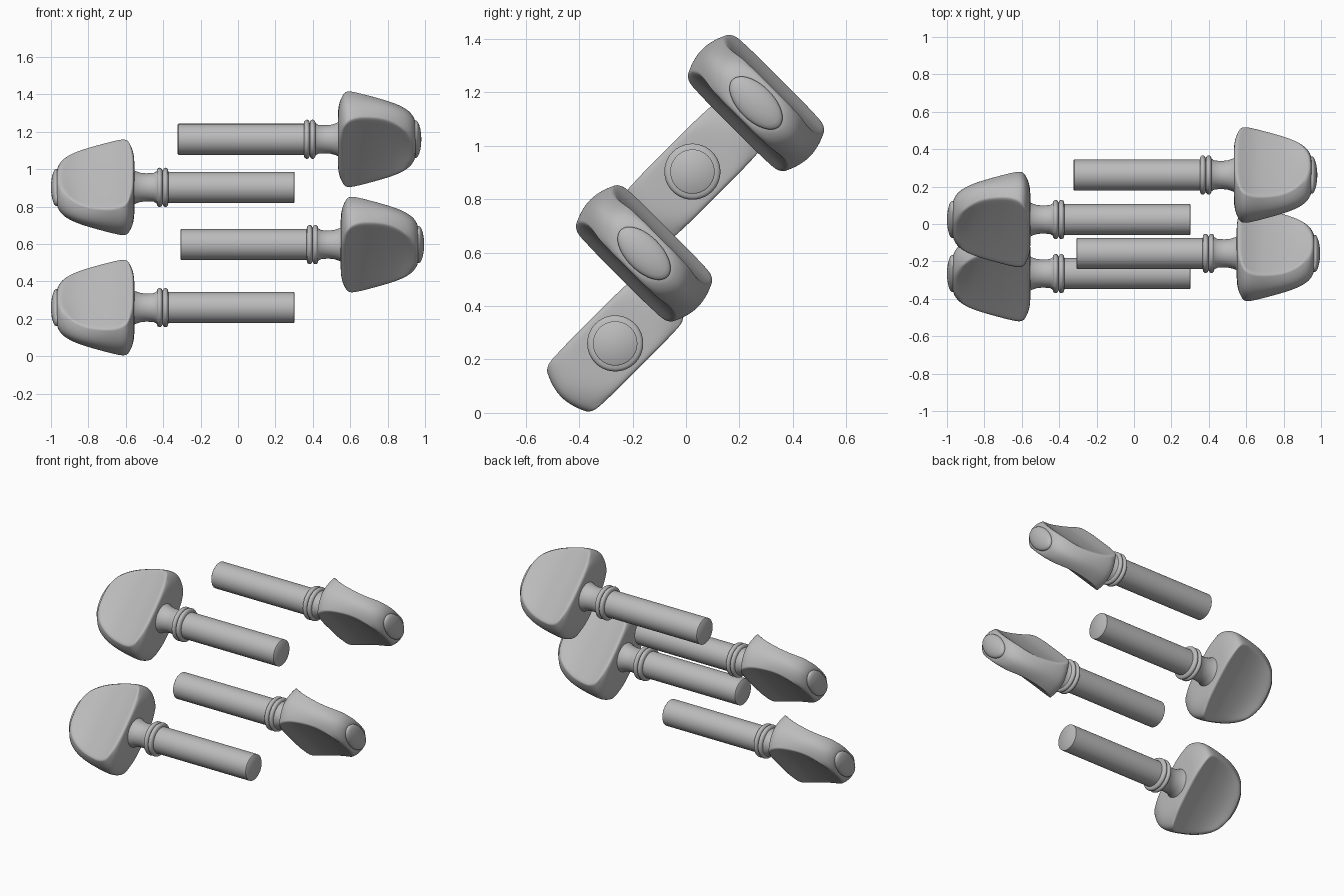
import bpy, bmesh
from math import cos, sin, pi, radians
from mathutils import Matrix

cube = bpy.data.objects.get("Cube")
if cube:
    bpy.data.objects.remove(cube)

grey = bpy.data.materials.new("plain_grey")
grey.use_nodes = True
colour = (0.5, 0.5, 0.5, 1)
grey.diffuse_color = colour
grey.node_tree.nodes["Principled BSDF"].inputs["Base Color"].default_value = colour


def loft(name, rings, matrix, crease_rows=()):
    """Skin a list of equal closed rings, cap both ends and place the object."""
    bm = bmesh.new()
    rows = [[bm.verts.new(p) for p in ring] for ring in rings]
    n = len(rows[0])
    for a, b in zip(rows, rows[1:]):
        for i in range(n):
            j = (i + 1) % n
            bm.faces.new((a[i], a[j], b[j], b[i]))
    bm.faces.new(rows[0])
    bm.faces.new(rows[-1])
    if crease_rows:
        layer = bm.edges.layers.float.new("crease_edge")
        for k in crease_rows:
            for i in range(2, n, 4):
                bm.edges.get((rows[k][i], rows[k + 1][i]))[layer] = 0.45
    bmesh.ops.recalc_face_normals(bm, faces=bm.faces)
    mesh = bpy.data.meshes.new(name)
    bm.to_mesh(mesh)
    bm.free()
    mesh.materials.append(grey)
    obj = bpy.data.objects.new(name, mesh)
    bpy.context.collection.objects.link(obj)
    obj.matrix_world = matrix
    bpy.ops.object.select_all(action="DESELECT")
    obj.select_set(True)
    bpy.context.view_layer.objects.active = obj
    return obj


def oval_rings(profile, wide=1, thick=1, sides=40):
    """Rings along x from (x, radius) pairs."""
    angles = [2 * pi * i / sides for i in range(sides)]
    return [[(x, r * wide * cos(a), r * thick * sin(a)) for a in angles]
            for x, r in profile]


def head_ring(x, edge, crest_u, crest_v, face):
    """Four-cornered section: bulging narrow edges and gently dished wide faces."""
    quarter = [(edge, 0), (edge * 0.6 + crest_u * 0.4, crest_v * 0.6),
               (crest_u, crest_v),
               (crest_u * 0.5, face * 0.75 + crest_v * 0.25), (0, face)]
    half = quarter + [(-u, v) for u, v in quarter[-2::-1]]
    full = half + [(u, -v) for u, v in half[-2:0:-1]]
    return [(x, u, v) for u, v in full]


# Turned shaft with end chamfer, two collar beads and a flared neck
SHAFT = [(-0.303, 0.078), (-0.299, 0.083), (0.372, 0.083)]
for centre in (0.388, 0.419):
    SHAFT += [(centre - 0.015 * cos(pi * k / 8), 0.087 + 0.018 * sin(pi * k / 8))
              for k in range(9)]
SHAFT += [(0.45, 0.077), (0.49, 0.075), (0.52, 0.078), (0.545, 0.086), (0.57, 0.1)]

# Thumb piece sections: x, edge half width, crest position, face half thickness
HEAD = [(0.553, 0.13, 0.09, 0.085, 0.1),
        (0.556, 0.215, 0.13, 0.12, 0.125),
        (0.572, 0.265, 0.195, 0.132, 0.13),
        (0.597, 0.293, 0.25, 0.122, 0.118),
        (0.65, 0.287, 0.258, 0.1, 0.097),
        (0.70, 0.28, 0.252, 0.088, 0.084),
        (0.80, 0.261, 0.228, 0.073, 0.07),
        (0.88, 0.231, 0.184, 0.078, 0.07),
        (0.935, 0.195, 0.125, 0.09, 0.082),
        (0.96, 0.158, 0.075, 0.082, 0.087),
        (0.972, 0.12, 0.06, 0.055, 0.068)]

# Oval end button with a domed top
BUTTON = [(0.95, 0.97), (0.966, 1), (0.974, 1), (0.981, 0.94),
          (0.987, 0.82), (0.994, 0.6), (0.998, 0.36), (1.0, 0.1)]

# Peg placements: name, side, x shift, y, z
PEGS = [("lower_right", -1, 0, -0.265, 0.26),
        ("upper_right", -1, 0, 0.024, 0.903),
        ("lower_left", 1, -0.005, -0.157, 0.597),
        ("upper_left", 1, -0.02, 0.262, 1.16)]

for name, side, shift, y, z in PEGS:
    turn = Matrix.Rotation(radians(-45 * side), 4, "X")
    if side < 0:
        turn = turn @ Matrix.Rotation(pi, 4, "Z")
    place = Matrix.Translation((shift, y, z)) @ turn

    loft(name + "_peg_shaft", oval_rings(SHAFT), place)
    bpy.ops.object.shade_smooth_by_angle(angle=radians(40))

    head = loft(name + "_peg_head", [head_ring(*s) for s in HEAD], place,
                crease_rows=range(2, 8))
    bpy.ops.object.shade_smooth()
    sub = head.modifiers.new("smooth_form", "SUBSURF")
    sub.levels = sub.render_levels = 3

    loft(name + "_peg_button", oval_rings(BUTTON, 0.124, 0.066), place)
    bpy.ops.object.shade_smooth_by_angle(angle=radians(50))
